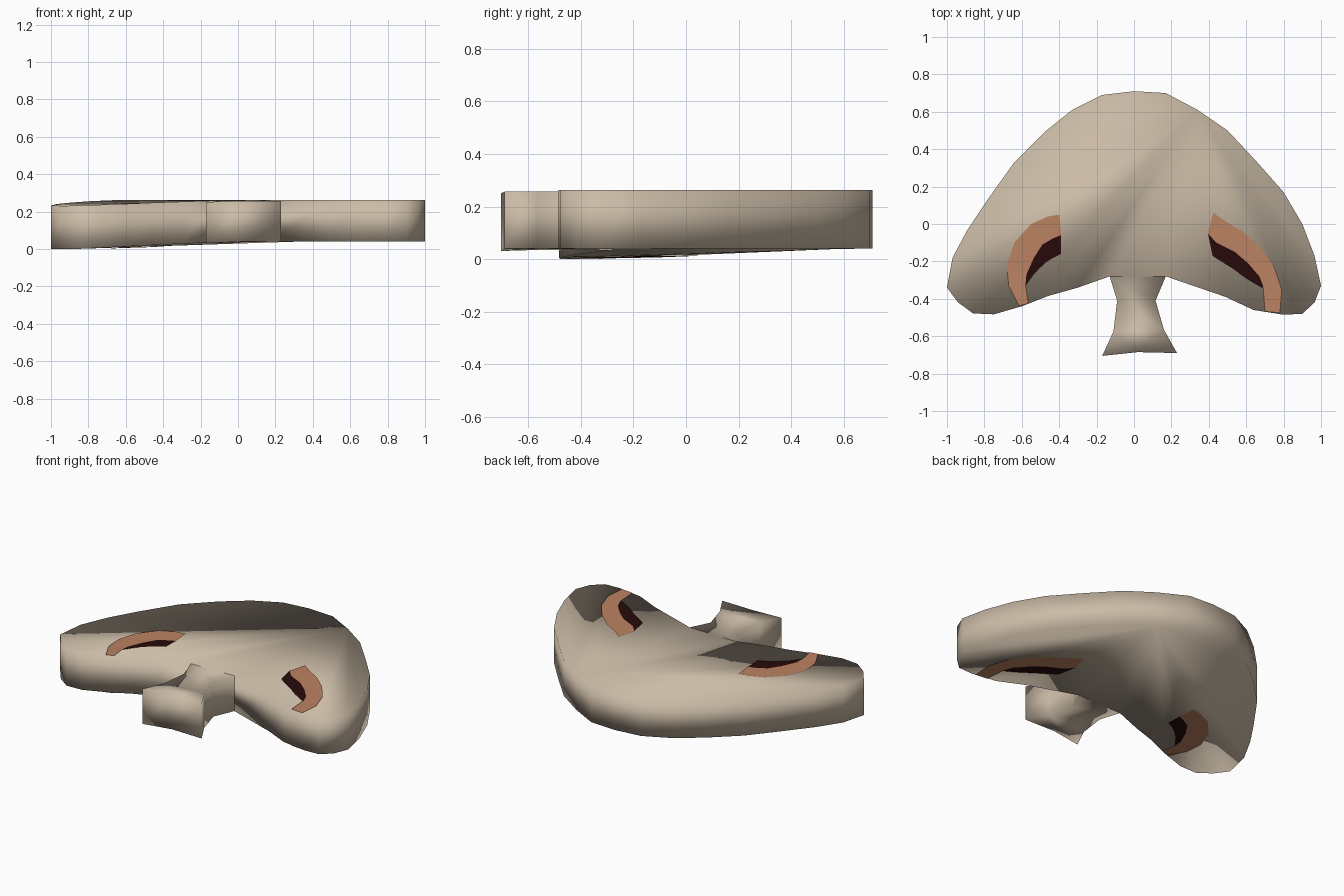
import bpy, bmesh
from mathutils import Vector
from mathutils.bvhtree import BVHTree

if "Cube" in bpy.data.objects:
    bpy.data.objects.remove(bpy.data.objects["Cube"])


def material(name, color):
    m = bpy.data.materials.new(name)
    m.diffuse_color = (*color, 1)
    m.use_nodes = True
    m.node_tree.nodes["Principled BSDF"].inputs["Base Color"].default_value = m.diffuse_color
    return m


TAN = material("tan", (0.60, 0.50, 0.385))
RUST = material("rust", (0.50, 0.225, 0.12))
DARK = material("dark_brown", (0.02, 0.003, 0.003))


# The slab is nearly level, with the left wing drooping towards the front
def z_top(x, y):
    t = min(1, max(0, (0.3 - y) / 0.75))
    return 0.262 + 0.035 * min(x, 0) * t - (0.005 if y < -0.3 and abs(x) < 0.25 else 0)


def z_bottom(x, y):
    return max(0, 0.04 + 0.046 * min(x, 0) * (0.7 - y) / 1.18)


def finish(bm, name, mats):
    me = bpy.data.meshes.new(name)
    bm.to_mesh(me)
    for m in mats:
        me.materials.append(m)
    for p in me.polygons:
        p.use_smooth = True
    ob = bpy.data.objects.new(name, me)
    bpy.context.collection.objects.link(ob)
    return ob


def slab(name, outline, pivot=None):
    """Extrude an open outline; its closing side is the hidden joint."""
    bm = bmesh.new()
    top = [bm.verts.new((x, y, z_top(x, y))) for x, y in outline]
    low = [bm.verts.new((x, y, z_bottom(x, y))) for x, y in outline]
    n = len(outline)
    for i in range(n - 1):
        bm.faces.new((top[i], top[i + 1], low[i + 1], low[i]))
    for ring in (top, low):
        if pivot is None:
            bm.faces.new(ring)
        else:
            for k in range(1, n - 1):
                a, b = (pivot + k) % n, (pivot + k + 1) % n
                bm.faces.new((ring[pivot], ring[a], ring[b]))
    bmesh.ops.recalc_face_normals(bm, faces=bm.faces)
    if sum(f.normal.z * f.calc_area() for f in bm.faces
           if all(v in top for v in f.verts)) < 0:
        bmesh.ops.reverse_faces(bm, faces=bm.faces)
    tree = BVHTree.FromBMesh(bm)
    finish(bm, name, [TAN])
    bm.free()
    return tree


# Broad rounded shell
shell = [(-.13, -.28), (-.30, -.34), (-.46, -.385), (-.60, -.44), (-.75, -.483),
         (-.86, -.478), (-.94, -.42), (-1, -.34), (-.97, -.18), (-.89, -.03),
         (-.79, .12), (-.64, .33), (-.48, .49), (-.33, .61), (-.17, .69),
         (0, .71), (.17, .70), (.34, .61), (.50, .50), (.65, .34),
         (.80, .17), (.90, 0), (.965, -.17), (1, -.33), (.965, -.42),
         (.90, -.48), (.80, -.485), (.64, -.46), (.49, -.39), (.17, -.28)]
tree = slab("shell", shell, pivot=17)

# Short flared stem
stem = [(.17, -.28), (.115, -.41), (.16, -.565), (.23, -.69), (.02, -.685),
        (-.17, -.705), (-.11, -.575), (-.09, -.41), (-.13, -.28)]
slab("stem", stem)


# Curved marking: rust band between outer and middle, dark band inside it
def marking(name, outer, middle, inner, side):
    bm = bmesh.new()

    def row(points):
        out = []
        for x, y in points:
            hit = tree.ray_cast(Vector((x, y, side * 2)), Vector((0, 0, -side)))[0]
            z = hit.z if hit else (z_top if side > 0 else z_bottom)(x, y)
            out.append(bm.verts.new((x, y, max(0, z + side * 0.004))))
        return out

    a, b, c = row(outer), row(middle), row(inner)
    for r, s, idx in ((a, b, 0), (b, c, 1)):
        for i in range(min(len(r), len(s)) - 1):
            f = bm.faces.new((r[i], r[i + 1], s[i + 1], s[i]))
            f.material_index = idx
            f.normal_update()
            if f.normal.z * side < 0:
                f.normal_flip()
    finish(bm, name, [RUST, DARK])
    bm.free()


left = ([(-.40, .05), (-.46, .04), (-.55, 0), (-.64, -.10), (-.68, -.22), (-.67, -.33), (-.615, -.437)],
        [(-.39, -.06), (-.43, -.075), (-.49, -.11), (-.535, -.18), (-.575, -.27), (-.58, -.325), (-.565, -.425)],
        [(-.39, -.16), (-.43, -.18), (-.47, -.205), (-.53, -.26), (-.57, -.315), (-.582, -.33)])
right = ([(.425, .06), (.48, .02), (.58, -.04), (.67, -.12), (.75, -.23), (.79, -.35), (.78, -.475)],
         [(.395, -.05), (.44, -.10), (.54, -.15), (.61, -.21), (.67, -.28), (.69, -.33), (.70, -.467)],
         [(.42, -.17), (.45, -.19), (.53, -.24), (.60, -.29), (.65, -.32), (.685, -.34)])
for label, rows in (("left", left), ("right", right)):
    marking(label + "_top_marking", *rows, 1)
    marking(label + "_bottom_marking", *rows, -1)
